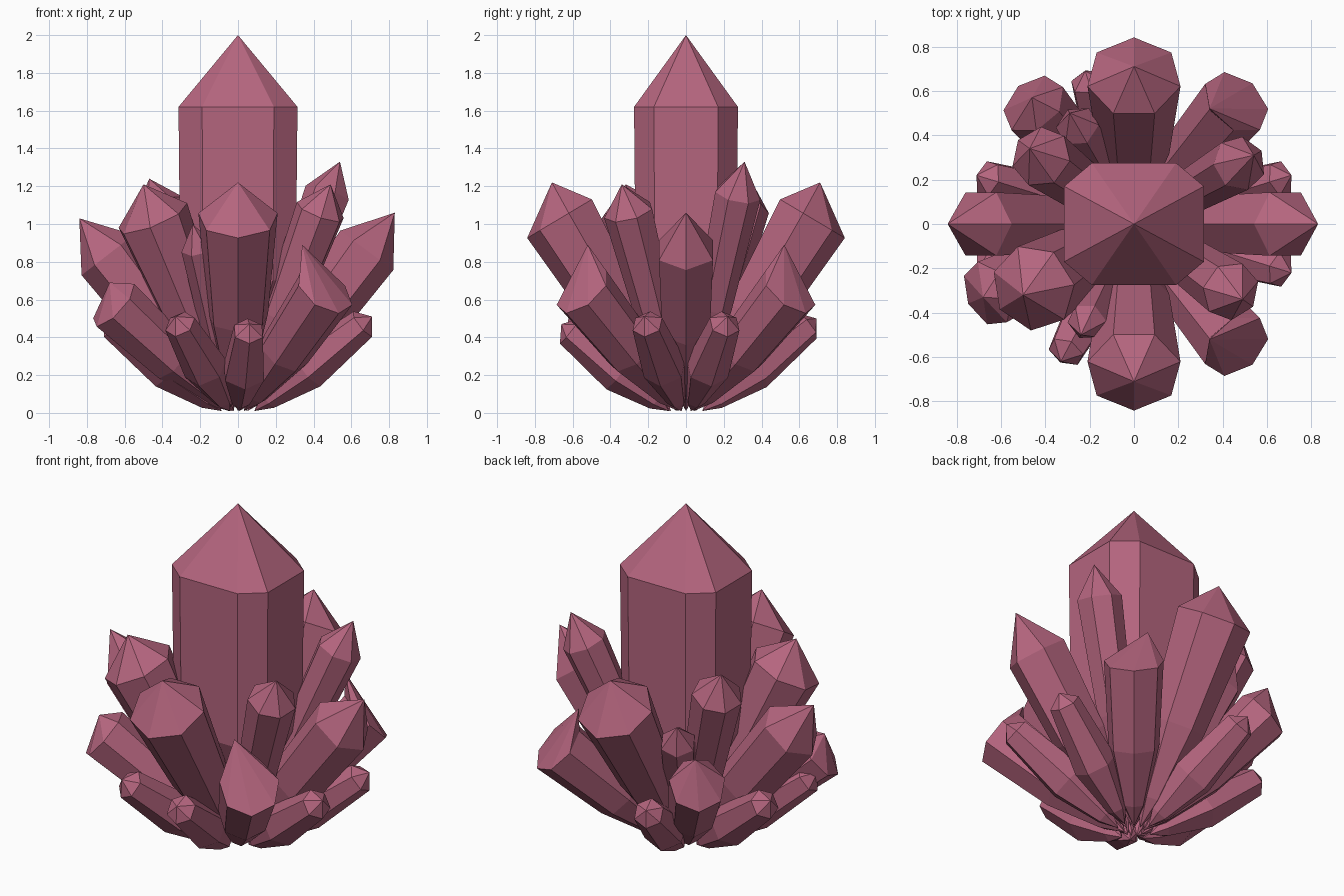
import bpy, bmesh, math
from mathutils import Vector

if "Cube" in bpy.data.objects:
    bpy.data.objects.remove(bpy.data.objects["Cube"])

mat = bpy.data.materials.new("rose_crystal")
mat.diffuse_color = (0.46, 0.13, 0.21, 1)
mat.use_nodes = True
mat.node_tree.nodes["Principled BSDF"].inputs["Base Color"].default_value = mat.diffuse_color


def finish(name, rings):
    """Skin a list of equal rings; single-point rings become apexes."""
    bm = bmesh.new()
    vs = [[bm.verts.new(p) for p in r] for r in rings]
    for a, b in zip(vs, vs[1:]):
        n = max(len(a), len(b))
        for i in range(n):
            j = (i + 1) % n
            if len(a) == 1:
                bm.faces.new((a[0], b[j], b[i]))
            elif len(b) == 1:
                bm.faces.new((a[i], a[j], b[0]))
            else:
                bm.faces.new((a[i], a[j], b[j], b[i]))
    bmesh.ops.recalc_face_normals(bm, faces=bm.faces)
    me = bpy.data.meshes.new(name)
    bm.to_mesh(me)
    bm.free()
    me.materials.append(mat)
    ob = bpy.data.objects.new(name, me)
    bpy.context.collection.objects.link(ob)
    return ob


def shard(name, tip, r, shoulder=0.82, side=None, sides=7, belly=0.76, at=0.42,
          root=0.05, apex=None):
    """Leaning crystal: pointed root, swelling body, faceted tip (apex may be skewed)."""
    side = side or r
    tip = Vector(tip)
    flat = Vector((tip.x, tip.y, 0)).normalized()
    base = flat * root + Vector((0, 0, 0.01))
    axis = tip - base
    d = axis.normalized()
    across = Vector((-flat.y, flat.x, 0))
    out = across.cross(d)

    def ring(t, k):
        pts = []
        for i in range(sides):
            a = 2 * math.pi * i / sides
            p = base + axis * t + out * math.cos(a) * r * k + across * math.sin(a) * side * k
            p.z = max(p.z, 0.0)
            pts.append(p)
        return pts
    finish(name, [[base], ring(0.12, belly * 0.45), ring(at, belly), ring(shoulder, 1),
                  [Vector(apex) if apex else tip]])


# central column: chamfered rectangle with a pyramid tip
def column_ring(z, k):
    pts = [(.315, -.17), (.315, .17), (.19, .275), (-.19, .275),
           (-.315, .17), (-.315, -.17), (-.19, -.275), (.19, -.275)]
    return [(x * k, y * k, z) for x, y in pts]


finish("central_crystal", [[(0, 0, 0.03)], column_ring(0.7, 0.97),
                           column_ring(1.62, 1), [(0, 0, 2.0)]])

# large crystals on the four sides
for s, n in ((-1, "front"), (1, "back")):
    shard(n + "_large_crystal", (0, s * 0.76, 1.2), 0.21, 0.86, 0.215, apex=(0, s * 0.71, 1.22))
shard("right_large_crystal", (0.83, 0, 1.06), 0.175, 0.81, 0.165, 6, 0.88)
shard("left_large_crystal", (-0.84, 0, 1.03), 0.175, 0.81, 0.165, 6, 0.88)

# tall crystals close to the column
shard("tall_crystal_back_right", (0.54, 0.31, 1.33), 0.125, 0.87, belly=0.8)
shard("tall_crystal_front_right", (0.49, -0.34, 1.21), 0.135, 0.88, belly=0.8)
shard("tall_crystal_front_left", (-0.52, -0.33, 1.2), 0.2, 0.86, apex=(-0.5, -0.32, 1.21))
shard("tall_crystal_back_left", (-0.47, 0.34, 1.24), 0.14, 0.88, belly=0.8)

# mid-height blunt crystals on the diagonals, with inward-skewed tips
for sy, n in ((1, "back_right"), (-1, "front_right")):
    shard("mid_crystal_" + n, (0.53, sy * 0.63, 0.75), 0.165, 0.86, belly=0.85,
          apex=(0.34, sy * 0.52, 0.89))
shard("mid_crystal_back_left", (-0.52, 0.62, 0.76), 0.155, 0.86, belly=0.85,
      apex=(-0.46, 0.57, 0.82))
shard("mid_crystal_front_left", (-0.75, -0.36, 0.66), 0.155, 0.87, belly=0.85,
      apex=(-0.68, -0.33, 0.69))

# slim crystals filling the gaps
shard("slim_crystal_front_left", (-0.24, -0.5, 1.0), 0.09, 0.87, sides=6, belly=0.9)
shard("slim_crystal_back_left", (-0.29, 0.5, 0.94), 0.1, 0.87, sides=6, belly=0.9)

# low outer crystals
low = [(0.71, 0.22, 0.51), (0.71, -0.22, 0.51), (-0.71, 0.22, 0.51), (-0.71, -0.22, 0.51),
       (-0.33, -0.62, 0.51), (0.06, -0.66, 0.47), (-0.22, 0.69, 0.5)]
for i, p in enumerate(low):
    shard("low_crystal_%d" % (i + 1), p, 0.085, 0.92, sides=6, belly=1.4, at=0.45, root=0.09)
